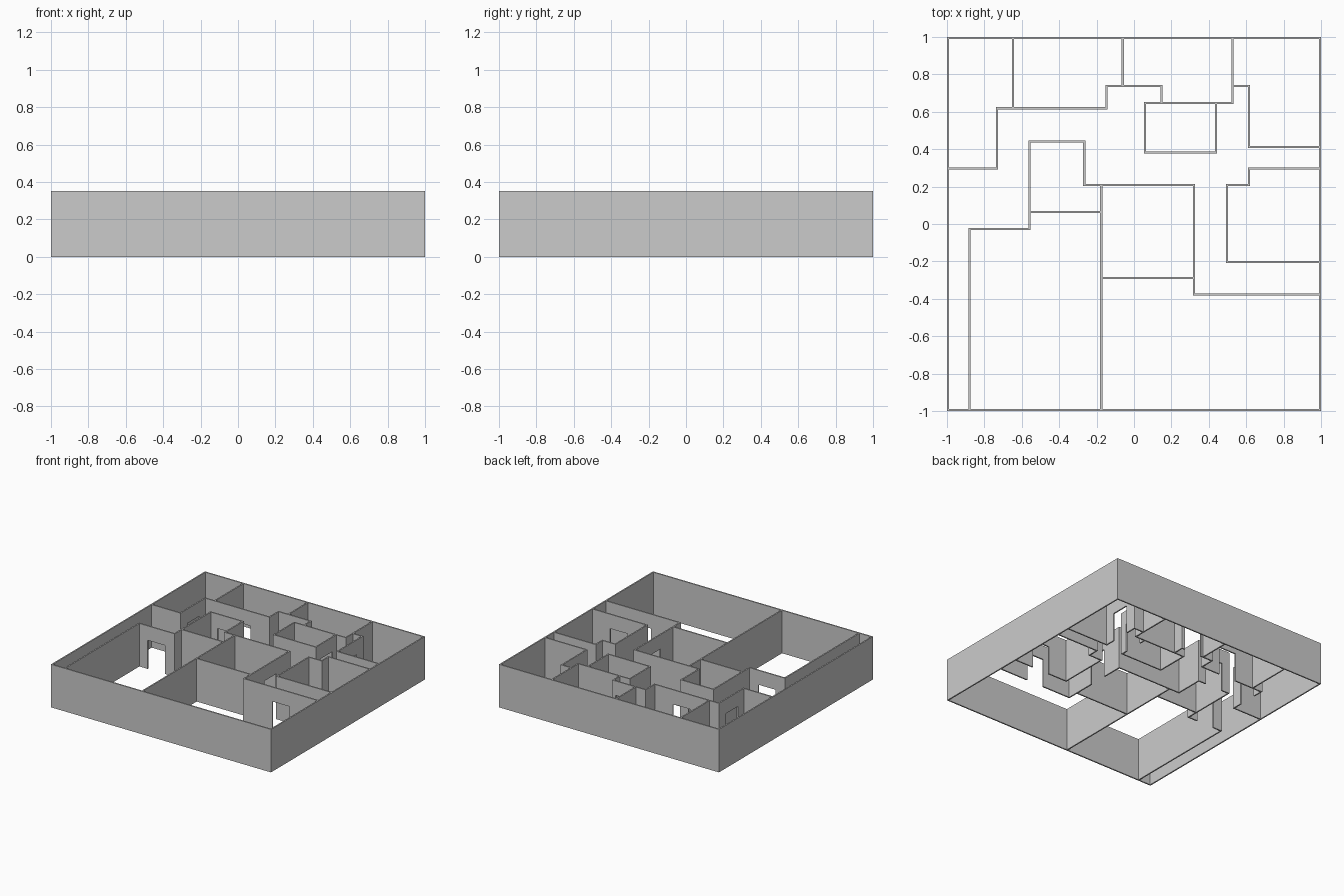
import bpy, bmesh
from mathutils import Vector

if "Cube" in bpy.data.objects:
    bpy.data.objects.remove(bpy.data.objects["Cube"])

H = 0.353        # wall height
T = 0.011        # wall thickness
DOOR_W, DOOR_H = 0.156, 0.235
E = 1 - T / 2    # centreline of the outer walls


def wall(name, a, b, door=None):
    """Straight wall from a to b; door = distance of a doorway centre along it."""
    a, b = Vector(a), Vector(b)
    d = (b - a).normalized()
    n = Vector((-d.y, d.x)) * T / 2
    s0, s1 = -T / 2, (b - a).length + T / 2
    prof = [(s0, 0)]
    if door is not None:
        l, r = door - DOOR_W / 2, door + DOOR_W / 2
        prof += [(l, 0), (l, DOOR_H), (r, DOOR_H), (r, 0)]
    prof += [(s1, 0), (s1, H), (s0, H)]
    bm = bmesh.new()
    p = [a + d * s - n for s, _ in prof]
    face = bm.faces.new([bm.verts.new((q.x, q.y, z)) for q, (_, z) in zip(p, prof)])
    ext = bmesh.ops.extrude_face_region(bm, geom=[face])["geom"]
    bmesh.ops.translate(bm, vec=(2 * n.x, 2 * n.y, 0),
                        verts=[v for v in ext if isinstance(v, bmesh.types.BMVert)])
    bmesh.ops.recalc_face_normals(bm, faces=bm.faces)
    me = bpy.data.meshes.new(name)
    bm.to_mesh(me)
    bm.free()
    ob = bpy.data.objects.new(name, me)
    bpy.context.collection.objects.link(ob)


def run(name, pts, doors=None):
    """Chain of walls; doors maps segment index to doorway centre along it."""
    for i, (a, b) in enumerate(zip(pts, pts[1:])):
        wall(f"{name}_{i + 1}", a, b, (doors or {}).get(i))


# Outer shell
run("outer_wall", [(-E, -E), (E, -E), (E, E), (-E, E), (-E, -E)])

# Back row of rooms: stepped corridor side and the partitions between them
run("back_room_wall", [(-E, .297), (-.732, .297), (-.732, .619), (-.148, .619),
                       (-.148, .737), (.146, .737), (.146, .648), (.526, .648),
                       (.526, .737), (.614, .737), (.614, .412), (E, .412)],
    {1: .161, 2: .336, 4: .191, 9: .163})
wall("back_partition_left", (-.646, .619), (-.646, E))
wall("back_partition_middle", (-.06, .737), (-.06, E))
wall("back_partition_right", (.526, .737), (.526, E))

# Small closet hanging off the back row
run("closet_wall", [(.058, .648), (.058, .383), (.438, .383), (.438, .648)], {2: .132})
wall("closet_back_wall", (.058, .648), (.146, .648))

# Right-hand room
run("right_room_wall", [(E, .297), (.614, .297), (.614, .209), (.497, .209),
                        (.497, -.203), (E, -.203)], {4: .253})

# Left-centre room and front left room
run("left_room_wall", [(-.175, .209), (-.266, .209), (-.266, .442), (-.558, .442),
                       (-.558, -.027), (-.879, -.027), (-.879, -E)],
    {2: .146, 4: .163})
wall("left_room_divider", (-.558, .064), (-.175, .064))

# Central room and front right room
wall("central_spine_wall", (-.175, .209), (-.175, -E))
run("central_room_wall", [(-.175, .209), (.32, .209), (.32, -.378), (E, -.378)],
    {1: .249, 2: .338})
wall("central_room_divider", (-.175, -.289), (.32, -.289))
